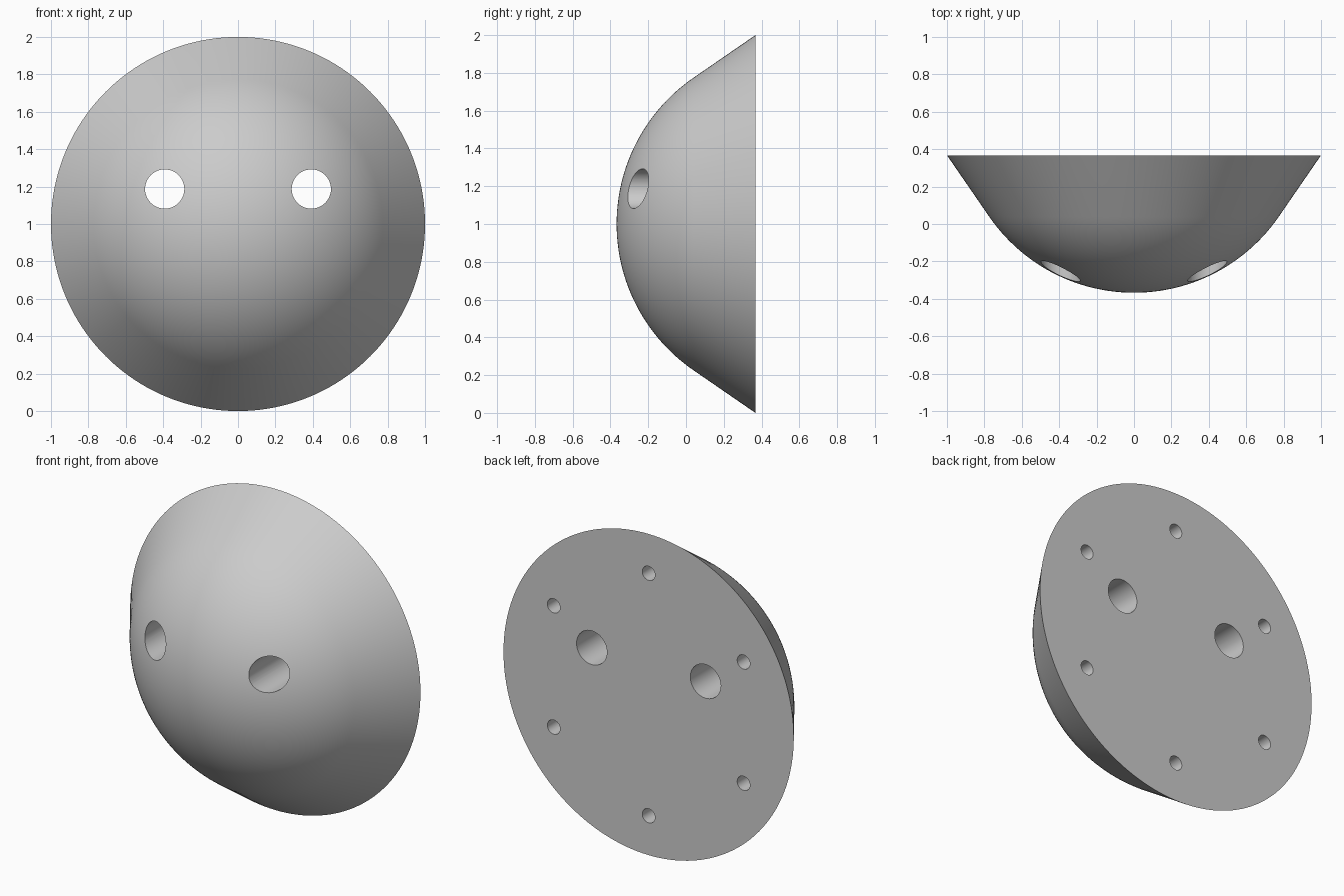
import bpy, bmesh, math
from mathutils import Matrix, Vector

cube = bpy.data.objects.get("Cube")
if cube:
    bpy.data.objects.remove(cube, do_unlink=True)

DEPTH = 0.735                 # front to back
BACK = DEPTH / 2
CAP_R = 0.94                  # radius of the rounded nose
CAP_ANGLE = math.radians(55.4)  # where the nose runs into the straight flank
SEGMENTS = 160

grey = bpy.data.materials.new("light_grey")
grey.use_nodes = True
colour = (0.6, 0.6, 0.6, 1)
grey.diffuse_color = colour
grey.node_tree.nodes["Principled BSDF"].inputs["Base Color"].default_value = colour


def make_object(name, bm):
    bmesh.ops.recalc_face_normals(bm, faces=bm.faces)
    mesh = bpy.data.meshes.new(name)
    bm.to_mesh(mesh)
    bm.free()
    mesh.materials.append(grey)
    obj = bpy.data.objects.new(name, mesh)
    bpy.context.collection.objects.link(obj)
    return obj


def add_hole(bm, x, z, radius, y0, y1):
    place = Matrix.Translation((x, (y0 + y1) / 2, z)) @ Matrix.Rotation(math.pi / 2, 4, "X")
    bmesh.ops.create_cone(bm, cap_ends=True, segments=48, radius1=radius,
                          radius2=radius, depth=y1 - y0, matrix=place)


# Domed body: round nose, straight flank, flat back
steps = 32
profile = [(CAP_R * math.sin(CAP_ANGLE * i / steps),
            CAP_R * (1 - math.cos(CAP_ANGLE * i / steps)) - BACK) for i in range(steps + 1)]
profile += [(1, BACK), (0, BACK)]
bm = bmesh.new()
verts = [bm.verts.new((0, y, 1 + r)) for r, y in profile]
edges = [bm.edges.new(pair) for pair in zip(verts[:-2], verts[1:-1])]
bmesh.ops.spin(bm, geom=verts[:-1] + edges, cent=Vector((0, 0, 1)), axis=Vector((0, 1, 0)),
               angle=2 * math.pi, steps=SEGMENTS, use_merge=True)
bm.verts.remove(verts[-1])
bmesh.ops.remove_doubles(bm, verts=bm.verts, dist=1e-5)
rim = [e for e in bm.edges if e.is_boundary]
bmesh.ops.contextual_create(bm, geom=rim)
body = make_object("dome_body", bm)

# Cutter: two through holes and a ring of six blind holes in the back
bm = bmesh.new()
for side in (-1, 1):
    add_hole(bm, side * 0.392, 1.187, 0.105, -1, 1)
for i in range(6):
    a = math.radians(90 + 60 * i)
    add_hole(bm, 0.755 * math.cos(a), 1 + 0.755 * math.sin(a), 0.044, BACK - 0.2, BACK + 0.2)
cutter = make_object("hole_cutter", bm)
cutter.hide_render = True

cut = body.modifiers.new("holes", "BOOLEAN")
cut.operation = "DIFFERENCE"
cut.solver = "EXACT"
cut.object = cutter
bpy.context.view_layer.objects.active = body
body.select_set(True)
bpy.ops.object.modifier_apply(modifier=cut.name)
bpy.data.objects.remove(cutter, do_unlink=True)

bpy.ops.object.select_all(action="DESELECT")
body.select_set(True)
bpy.ops.object.shade_smooth_by_angle(angle=math.radians(25))
